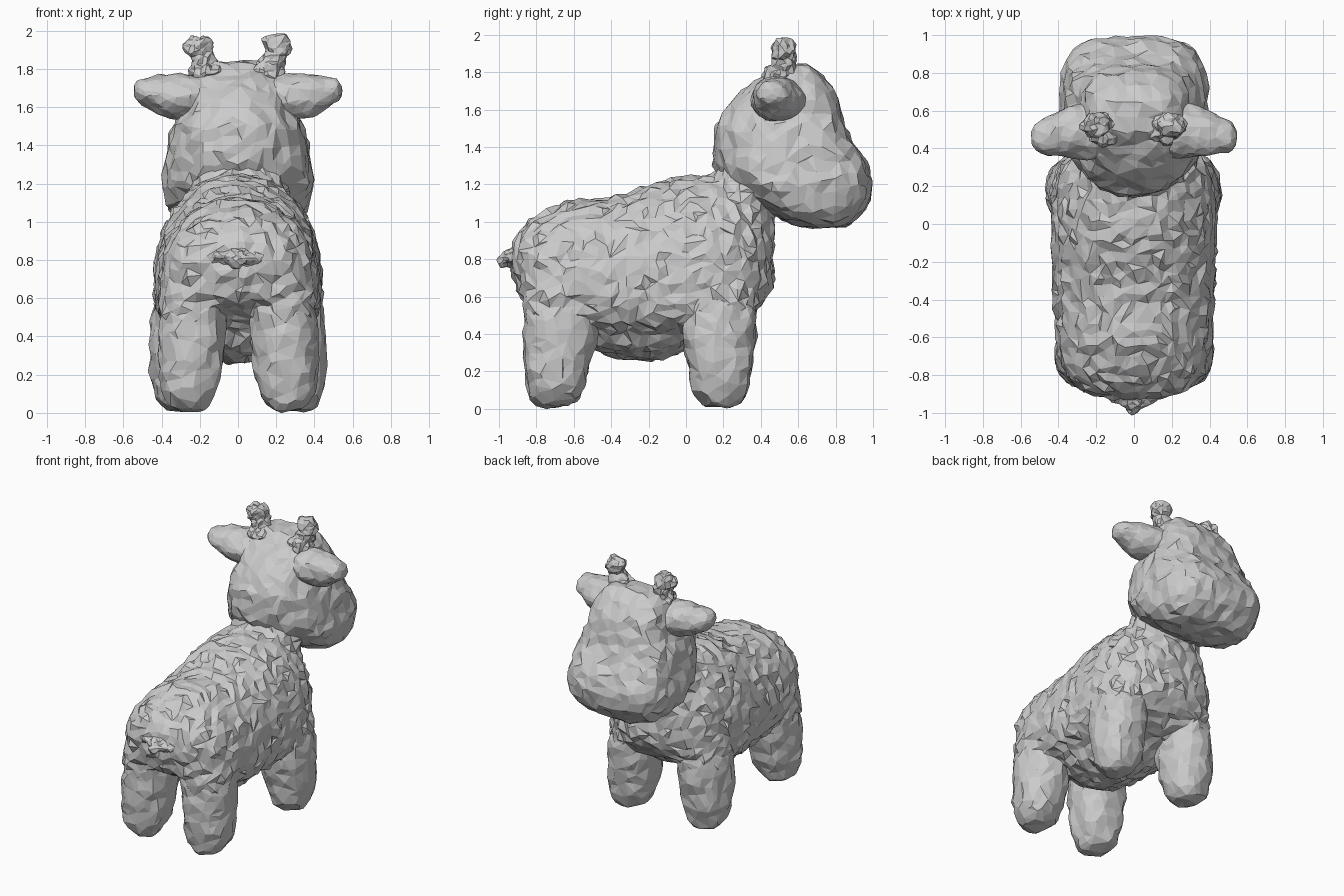
import bpy, bmesh, math
from mathutils import Vector

cube = bpy.data.objects.get("Cube")
if cube:
    bpy.data.objects.remove(cube, do_unlink=True)

# Each axis maps (along, u, v) to world coordinates
AXES = {
    "X": lambda t, u, v: (t, u, v),
    "Y": lambda t, u, v: (u, t, v),
    "Z": lambda t, u, v: (u, v, t),
}


def bend(value, power):
    return math.copysign(abs(value) ** (2 / power), value)


def noise_texture(name, scale):
    tex = bpy.data.textures.new(name, "CLOUDS")
    tex.noise_scale = scale
    tex.noise_depth = 1
    return tex


WOOL = noise_texture("wool_noise", 0.055)
SKIN = noise_texture("skin_noise", 0.09)


def finish(name, bm, tex, strength, ratio, voxel=0.025, soften=4):
    """Turn closed shells into one roughened, irregularly faceted part."""
    bmesh.ops.recalc_face_normals(bm, faces=bm.faces)
    mesh = bpy.data.meshes.new(name)
    bm.to_mesh(mesh)
    bm.free()
    obj = bpy.data.objects.new(name, mesh)
    bpy.context.collection.objects.link(obj)
    remesh = obj.modifiers.new("even_mesh", "REMESH")
    remesh.mode = "VOXEL"
    remesh.voxel_size = voxel
    soft = obj.modifiers.new("soften", "SMOOTH")
    soft.factor = 0.5
    soft.iterations = soften
    rough = obj.modifiers.new("roughness", "DISPLACE")
    rough.texture = tex
    rough.texture_coords = "LOCAL"
    rough.strength = strength
    rough.mid_level = 0.47
    facets = obj.modifiers.new("facets", "DECIMATE")
    facets.ratio = ratio


def loft(bm, axis, sections, power=(2, 2), segments=24):
    """Skin rings of (along, centre u, centre v, radius u, +v, -v)."""
    rings = []
    for t, cu, cv, ru, up, down in sections:
        ring = []
        for i in range(segments):
            a = math.tau * i / segments
            c, s = math.cos(a), math.sin(a)
            n, rv = (power[0], up) if s >= 0 else (power[1], down)
            p = AXES[axis](t, cu + ru * bend(c, n), cv + rv * bend(s, n))
            ring.append(bm.verts.new(p))
        rings.append(ring)
    for lower, upper in zip(rings, rings[1:]):
        for i in range(segments):
            j = (i + 1) % segments
            bm.faces.new((lower[i], lower[j], upper[j], upper[i]))
    bm.faces.new(rings[0])
    bm.faces.new(rings[-1])


def blob(bm, centre, size):
    made = bmesh.ops.create_icosphere(bm, subdivisions=3, radius=1)
    for v in made["verts"]:
        v.co = Vector(centre) + Vector(a * b for a, b in zip(v.co, size))


# Woolly body with neck, belly, haunches and shoulders
bm = bmesh.new()
loft(bm, "Y", [
    (-0.93, 0, 0.82, 0.12, 0.07, 0.1),
    (-0.87, 0, 0.80, 0.29, 0.18, 0.22),
    (-0.79, 0, 0.75, 0.37, 0.29, 0.2),
    (-0.62, 0, 0.70, 0.41, 0.42, 0.25),
    (-0.40, 0, 0.70, 0.425, 0.425, 0.3),
    (-0.25, 0, 0.70, 0.43, 0.47, 0.31),
    (-0.10, 0, 0.70, 0.435, 0.53, 0.31),
    (0.10, 0, 0.72, 0.435, 0.535, 0.32),
    (0.25, 0, 0.72, 0.415, 0.51, 0.28),
    (0.35, 0, 0.72, 0.36, 0.47, 0.22),
    (0.42, 0, 0.75, 0.26, 0.36, 0.17),
    (0.46, 0, 0.80, 0.14, 0.2, 0.14),
], power=(2.05, 3.6))
loft(bm, "Z", [
    (0.85, 0, 0.22, 0.3, 0.24, 0.2),
    (1.05, 0, 0.28, 0.28, 0.2, 0.2),
    (1.20, 0, 0.33, 0.25, 0.18, 0.19),
    (1.35, 0, 0.38, 0.22, 0.16, 0.18),
])
blob(bm, (0, -0.24, 0.46), (0.3, 0.36, 0.2))
for side in (1, -1):
    blob(bm, (side * 0.25, -0.67, 0.56), (0.165, 0.2, 0.24))
    blob(bm, (side * 0.28, 0.17, 0.56), (0.165, 0.2, 0.24))
finish("woolly_body", bm, WOOL, 0.05, 0.15, soften=6)

# Head: rounded at the back, broad and square at the muzzle
bm = bmesh.new()
loft(bm, "Z", [
    (0.975, 0, 0.74, 0.2, 0.12, 0.12),
    (1.01, 0, 0.68, 0.31, 0.22, 0.17),
    (1.08, 0, 0.60, 0.37, 0.36, 0.21),
    (1.20, 0, 0.57, 0.395, 0.43, 0.36),
    (1.30, 0, 0.57, 0.38, 0.4, 0.42),
    (1.40, 0, 0.56, 0.365, 0.34, 0.41),
    (1.50, 0, 0.54, 0.345, 0.31, 0.39),
    (1.58, 0, 0.54, 0.30, 0.29, 0.34),
    (1.70, 0, 0.55, 0.275, 0.24, 0.25),
    (1.78, 0, 0.57, 0.245, 0.16, 0.15),
    (1.83, 0, 0.58, 0.18, 0.08, 0.09),
], power=(3.6, 2.1))
finish("head", bm, SKIN, 0.045, 0.11)

for side, word in ((1, "left"), (-1, "right")):
    # Legs: shared profile of (height, outward shift, x radius, y radius)
    profile = [
        (0.01, 0.01, 0.06, 0.07), (0.04, 0.01, 0.11, 0.12),
        (0.12, 0.005, 0.15, 0.155), (0.25, 0, 0.17, 0.175),
        (0.4, -0.01, 0.175, 0.2), (0.54, -0.02, 0.17, 0.205),
        (0.66, -0.03, 0.14, 0.17), (0.75, -0.05, 0.08, 0.1),
    ]
    for end, x, y, lean in (("front", 0.295, 0.19, -0.04), ("rear", 0.25, -0.71, 0.09)):
        bm = bmesh.new()
        loft(bm, "Z", [(z, side * (x + dx), y + lean * z, rx, ry, ry)
                       for z, dx, rx, ry in profile], power=(2.3, 2.3))
        finish(f"{end}_leg_{word}", bm, SKIN, 0.035, 0.12)

    # Ears
    bm = bmesh.new()
    loft(bm, "X", [(side * x, y, z, ry, rz, rz) for x, y, z, ry, rz in (
        (0.12, 0.49, 1.64, 0.13, 0.11), (0.24, 0.495, 1.645, 0.15, 0.12),
        (0.32, 0.49, 1.655, 0.14, 0.12), (0.41, 0.475, 1.665, 0.115, 0.105),
        (0.49, 0.465, 1.68, 0.09, 0.075), (0.53, 0.455, 1.685, 0.07, 0.05),
        (0.545, 0.455, 1.685, 0.035, 0.025))])
    finish(f"ear_{word}", bm, SKIN, 0.03, 0.14, 0.018)

    # Knobbly horns with a tuft at the root
    bm = bmesh.new()
    blob(bm, (side * 0.16, 0.51, 1.78), (0.09, 0.1, 0.055))
    blob(bm, (side * 0.185, 0.52, 1.84), (0.065, 0.06, 0.09))
    blob(bm, (side * 0.205, 0.525, 1.915), (0.07, 0.065, 0.065))
    finish(f"horn_{word}", bm, WOOL, 0.06, 0.15, 0.012)

# Stubby tail
bm = bmesh.new()
blob(bm, (0, -0.91, 0.81), (0.15, 0.05, 0.05))
blob(bm, (0, -0.96, 0.8), (0.05, 0.045, 0.045))
finish("tail", bm, WOOL, 0.05, 0.2, 0.012)
